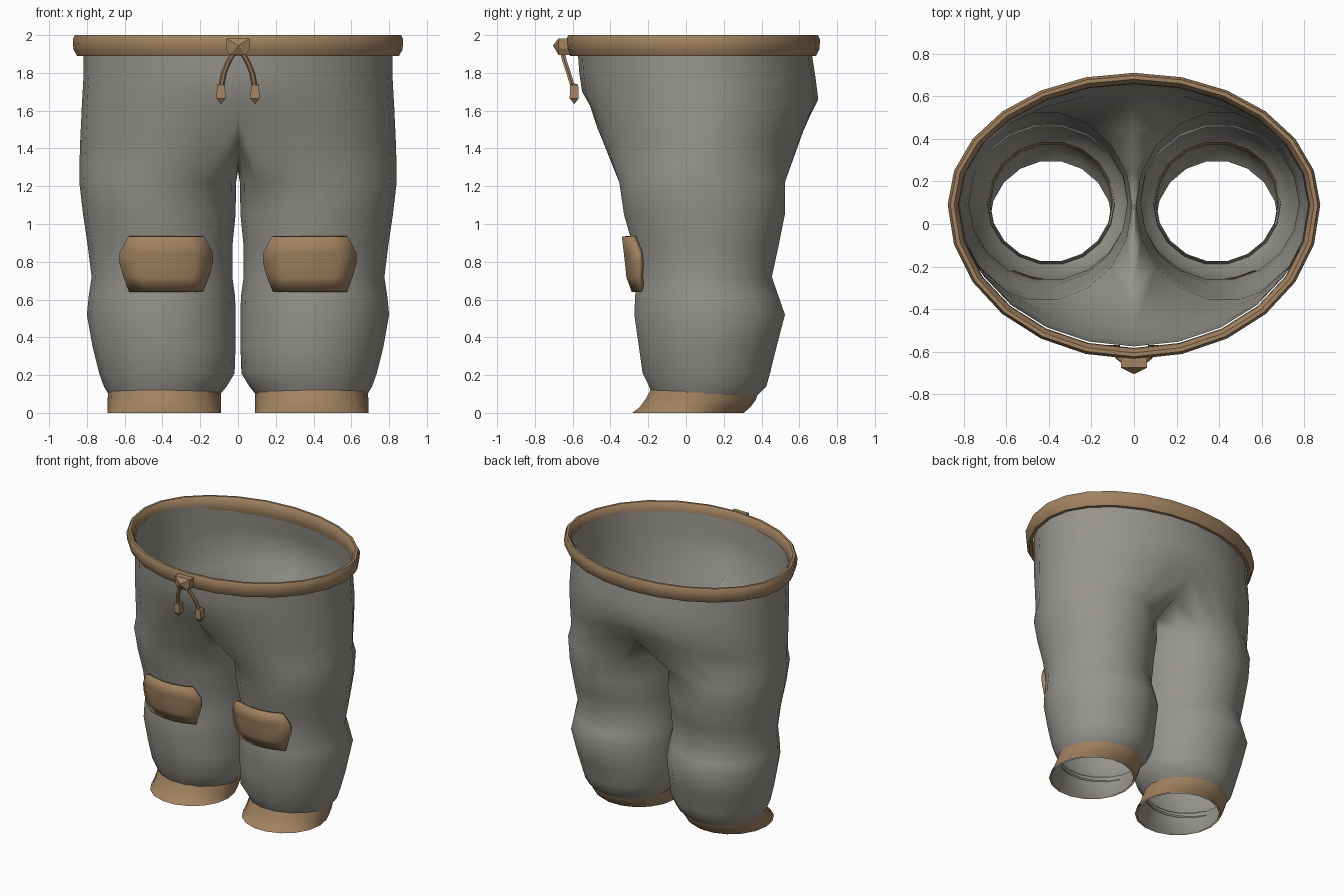
import bpy
import bmesh
from math import sin, cos, pi, radians

old = bpy.data.objects.get("Cube")
if old:
    bpy.data.objects.remove(old)


def material(name, rgb):
    m = bpy.data.materials.new(name)
    m.use_nodes = True
    m.diffuse_color = (*rgb, 1)
    bsdf = m.node_tree.nodes["Principled BSDF"]
    bsdf.inputs["Base Color"].default_value = (*rgb, 1)
    bsdf.inputs["Roughness"].default_value = 0.9
    return m


grey = material("grey cloth", (0.31, 0.30, 0.27))
brown = material("tan trim", (0.36, 0.225, 0.12))


def loft(bm, rings, closed=True):
    """Skin a list of point rings with quads."""
    rows = [[bm.verts.new(p) for p in ring] for ring in rings]
    for a, b in zip(rows, rows[1:]):
        n = len(a)
        for i in range(n if closed else n - 1):
            j = (i + 1) % n
            bm.faces.new((a[i], a[j], b[j], b[i]))
    return rows


def finish(name, bm, mat, mirror=False, angle=50, solid=0):
    bmesh.ops.remove_doubles(bm, verts=bm.verts, dist=0.0005)
    bmesh.ops.recalc_face_normals(bm, faces=bm.faces)
    me = bpy.data.meshes.new(name)
    bm.to_mesh(me)
    bm.free()
    me.materials.append(mat)
    ob = bpy.data.objects.new(name, me)
    bpy.context.collection.objects.link(ob)
    if solid:
        mod = ob.modifiers.new("thickness", "SOLIDIFY")
        mod.thickness = solid
        mod.offset = 0
    if mirror:
        ob.modifiers.new("other side", "MIRROR").merge_threshold = 0.002
    bpy.ops.object.select_all(action="DESELECT")
    bpy.context.view_layer.objects.active = ob
    ob.select_set(True)
    bpy.ops.object.shade_smooth_by_angle(angle=radians(angle))
    return ob


# Leg and hip cross-sections: the outer arc runs front to back, then the inner thigh
ARC, INNER = 13, 5
SIDES = ARC + INNER
MID_Y = 0.09


def leg_ring(z, x_in, x_out, front, back):
    cx, rx = (x_in + x_out) / 2, (x_out - x_in) / 2
    cy, ry = (front + back) / 2, (back - front) / 2
    angles = [radians(-120 + 20 * i) for i in range(SIDES)]
    return [(cx + rx * cos(a), cy + ry * sin(a), z) for a in angles]


def hip_arc(z_side, z_front, z_back, x_out, front, back):
    pts = []
    for i in range(ARC):
        t = -pi / 2 + pi * i / (ARC - 1)
        end, z_end = (front, z_front) if t < 0 else (back, z_back)
        s = abs(sin(t))
        pts.append((x_out * cos(t) if 0 < i < ARC - 1 else 0,
                    MID_Y + (end - MID_Y) * s,
                    z_side + (z_end - z_side) * s ** 7))
    return pts


# Trousers body: one side lofted, then mirrored
legs = [leg_ring(*r) for r in (
    (0.09, 0.10, 0.68, -0.18, 0.38),
    (0.14, 0.06, 0.71, -0.20, 0.43),
    (0.21, 0.018, 0.735, -0.235, 0.45),
    (0.35, 0.013, 0.77, -0.255, 0.485),
    (0.52, 0.012, 0.80, -0.28, 0.53),
    (0.62, 0.016, 0.79, -0.275, 0.495),
    (0.72, 0.03, 0.775, -0.265, 0.46),
    (0.88, 0.03, 0.795, -0.285, 0.495),
    (1.05, 0.013, 0.82, -0.335, 0.53),
    (1.22, 0.010, 0.84, -0.36, 0.53),
)]
crotch = hip_arc(1.30, 1.57, 1.49, 0.84, -0.49, 0.62)
seam = []
for k in range(1, INNER + 1):
    s = k / (INNER + 1)
    z_end = 1.57 if s > 0.5 else 1.49
    seam.append((0, 0.62 - 1.11 * s, 1.28 + (z_end - 1.28) * abs(2 * s - 1) ** 1.5))
hips = [crotch] + [hip_arc(*r) for r in (
    (1.45, 1.63, 1.58, 0.835, -0.51, 0.66),
    (1.62, 1.70, 1.66, 0.827, -0.55, 0.70),
    (1.78, 1.80, 1.78, 0.818, -0.565, 0.685),
    (1.94, 1.94, 1.94, 0.818, -0.575, 0.66),
)]
bm = bmesh.new()
loft(bm, legs + [crotch + seam])
loft(bm, hips, closed=False)
finish("trousers_body", bm, grey, mirror=True, angle=60)

# Waistband: rounded section swept round the waist
section = ((-0.05, 1.975), (-0.03, 2.0), (-0.012, 2.0), (0, 1.975),
           (-0.004, 1.925), (-0.022, 1.89), (-0.045, 1.89), (-0.053, 1.92))
rings = []
for i in range(25):
    a = 2 * pi * i / 24
    ry = 0.725 if sin(a) < 0 else 0.62
    rings.append([((0.875 + o) * cos(a), MID_Y + (ry + o) * sin(a), z) for o, z in section])
bm = bmesh.new()
loft(bm, rings)
finish("waistband", bm, brown)

# Ankle cuffs, kicked forward at the hem, with a cloth lining
cuff = ((0.0, 0.30, -0.29, 0.31), (0.03, 0.30, -0.25, 0.345),
        (0.07, 0.30, -0.22, 0.375), (0.125, 0.298, -0.19, 0.39))
for name, inset, mat in (("ankle_cuffs", 0, brown), ("cuff_linings", 0.012, grey)):
    bm = bmesh.new()
    loft(bm, [leg_ring(z, 0.39 - r + inset, 0.39 + r - inset, f + inset, b - inset)
              for z, r, f, b in cuff])
    finish(name, bm, mat, mirror=True)

# Knee patches: curved plates with cut corners
bm = bmesh.new()
rows = []
for z, half, corner_z in ((0.645, 0.19, 0.645), (0.72, 0.22, 0.72),
                          (0.79, 0.24, 0.79), (0.85, 0.24, 0.85), (0.935, 0.195, 0.935)):
    front = -0.275 - 0.11 * max(0, z - 0.645) - 0.02 * (z > 0.7)
    row = []
    for u in (-1, -0.6, -0.2, 0.2, 0.6, 1):
        x = half * u
        row.append((0.38 + x, front + 1.25 * x * x, z))
    rows.append(row)
loft(bm, rows, closed=False)
finish("knee_patches", bm, brown, mirror=True, angle=60, solid=0.03)


def box_ring(cx, cy, z, rx, ry, sides, turn=0.0):
    return [(cx + rx * cos(turn + 2 * pi * i / sides),
             cy + ry * sin(turn + 2 * pi * i / sides), z) for i in range(sides)]


# Drawstring knot: block with a pointed front
bm = bmesh.new()
outline = ((-0.062, 1.982), (0.062, 1.982), (0.062, 1.93), (0.045, 1.895),
           (-0.045, 1.895), (-0.062, 1.93))
back = loft(bm, [[(x, y, z) for x, z in outline] for y in (-0.61, -0.675)])
tip = bm.verts.new((0, -0.705, 1.945))
edge = back[-1]
for i, v in enumerate(edge):
    bm.faces.new((v, edge[(i + 1) % len(edge)], tip))
bm.faces.new(back[0])
finish("drawstring_knot", bm, brown, angle=15)

# Drawstring cords
bm = bmesh.new()
loft(bm, [box_ring(x, y, z, 0.016, 0.014, 6) for x, y, z in (
    (0.02, -0.655, 1.91), (0.05, -0.642, 1.86), (0.075, -0.622, 1.80), (0.088, -0.60, 1.73))])
finish("drawstring_cords", bm, brown, mirror=True)

# Cord ends: square toggles with pointed tips
bm = bmesh.new()
loft(bm, [box_ring(0.09, -0.592, z, r, r, 4, pi / 4) for z, r in (
    (1.745, 0.001), (1.737, 0.030), (1.665, 0.034), (1.635, 0.001))])
finish("cord_ends", bm, brown, mirror=True, angle=15)
